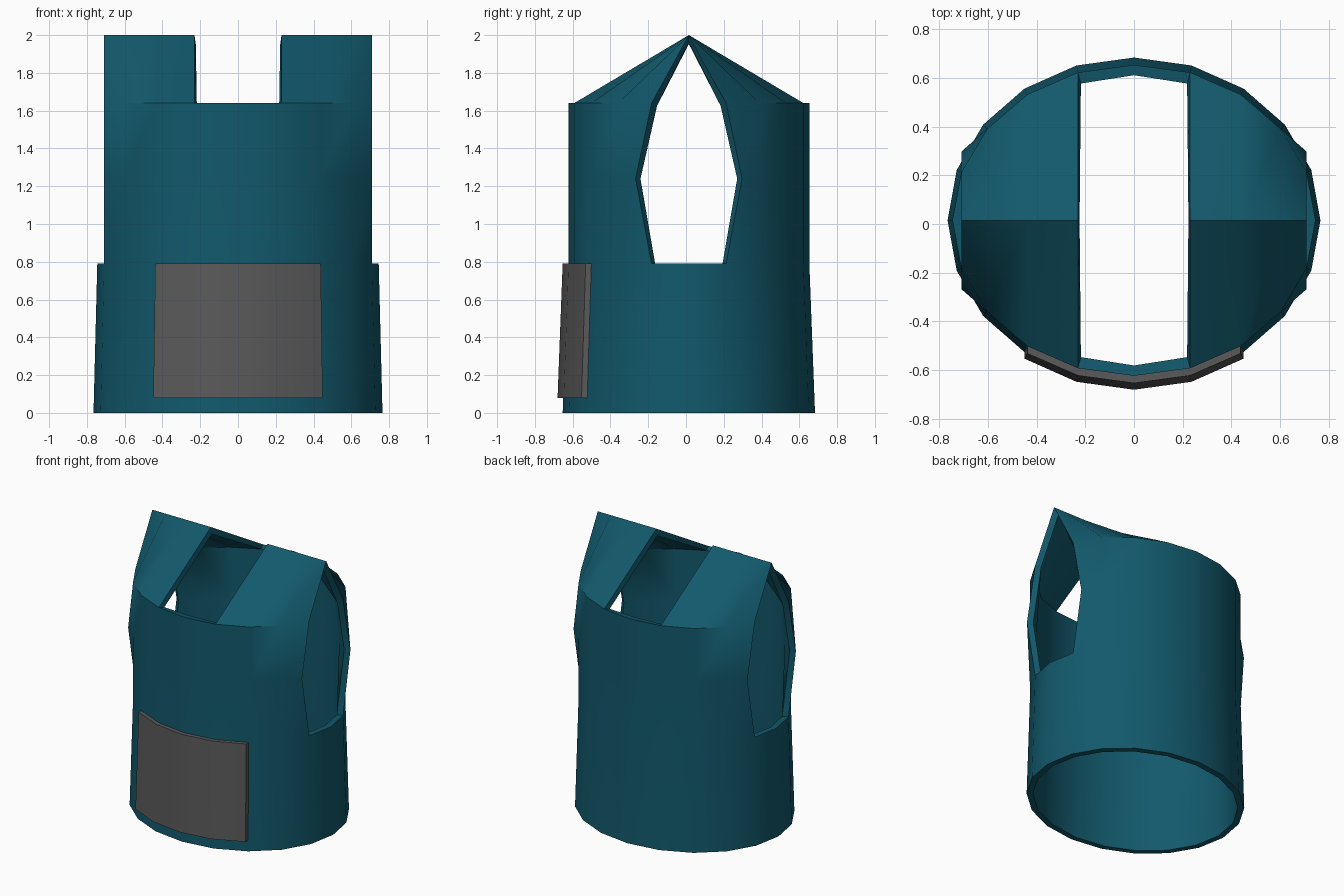
import bpy, bmesh, math

if "Cube" in bpy.data.objects:
    bpy.data.objects.remove(bpy.data.objects["Cube"])

N, CY = 20, 0.015


def make(name, bm, colour):
    bmesh.ops.recalc_face_normals(bm, faces=bm.faces)
    me = bpy.data.meshes.new(name)
    bm.to_mesh(me)
    bm.free()
    ob = bpy.data.objects.new(name, me)
    bpy.context.collection.objects.link(ob)
    mat = bpy.data.materials.new(name + "_colour")
    mat.diffuse_color = (*colour, 1)
    mat.use_nodes = True
    mat.node_tree.nodes["Principled BSDF"].inputs["Base Color"].default_value = mat.diffuse_color
    me.materials.append(mat)
    bpy.ops.object.select_all(action='DESELECT')
    ob.select_set(True)
    bpy.context.view_layer.objects.active = ob
    return ob


def point(i, z):
    """Body surface point on column i (0 = front, counting round) at height z."""
    a = 2 * math.pi * i / N
    t = max(0, 1 - z / 0.79)
    x = (0.745 + 0.02 * t) * math.sin(a)
    y = -(0.638 + 0.03 * t) * math.cos(a)
    if z == 1.24 and i % N in (4, 6, 14, 16):   # armhole widens at mid height
        y = math.copysign(0.282, y)
    return (x, y + CY, z)


# Vest shell: skirt ring, torso panels between armholes, sloped shoulders
bm = bmesh.new()


def quad(*pts):
    bm.faces.new([bm.verts.new(p) for p in pts])


levels = [0, 0.79, 1.24, 1.64]
for i in range(N):
    j = i + 1
    armhole = i in (4, 5, 14, 15)
    for lo, hi in zip(levels, levels[1:]):
        if lo == 0 or not armhole:
            quad(point(i, lo), point(j, lo), point(j, hi), point(i, hi))
    neck = i in (0, 9, 10, 19)
    if not armhole and not neck:
        p, q = point(i, 1.64), point(j, 1.64)
        quad(p, q, (q[0], CY, 2), (p[0], CY, 2))
bmesh.ops.remove_doubles(bm, verts=bm.verts, dist=0.0005)
vest = make("vest_body", bm, (0.006, 0.1, 0.15))
mod = vest.modifiers.new("thickness", 'SOLIDIFY')
mod.thickness = 0.042
mod.offset = -1
mod.use_even_offset = True
bpy.ops.object.modifier_apply(modifier=mod.name)
bpy.ops.object.shade_smooth_by_angle(angle=math.radians(30))

# Front pocket: thin panel following the four front facets
bm = bmesh.new()
for i in range(-2, 2):
    quad(*[point(c, z) for c, z in ((i, 0.08), (i + 1, 0.08), (i + 1, 0.79), (i, 0.79))])
bmesh.ops.remove_doubles(bm, verts=bm.verts, dist=0.0005)
out = bmesh.ops.extrude_face_region(bm, geom=bm.faces[:], use_keep_orig=True)["geom"]
bmesh.ops.translate(bm, vec=(0, -0.03, 0), verts=[g for g in out if isinstance(g, bmesh.types.BMVert)])
make("front_pocket", bm, (0.1, 0.1, 0.1))
bpy.ops.object.shade_smooth_by_angle(angle=math.radians(30))
